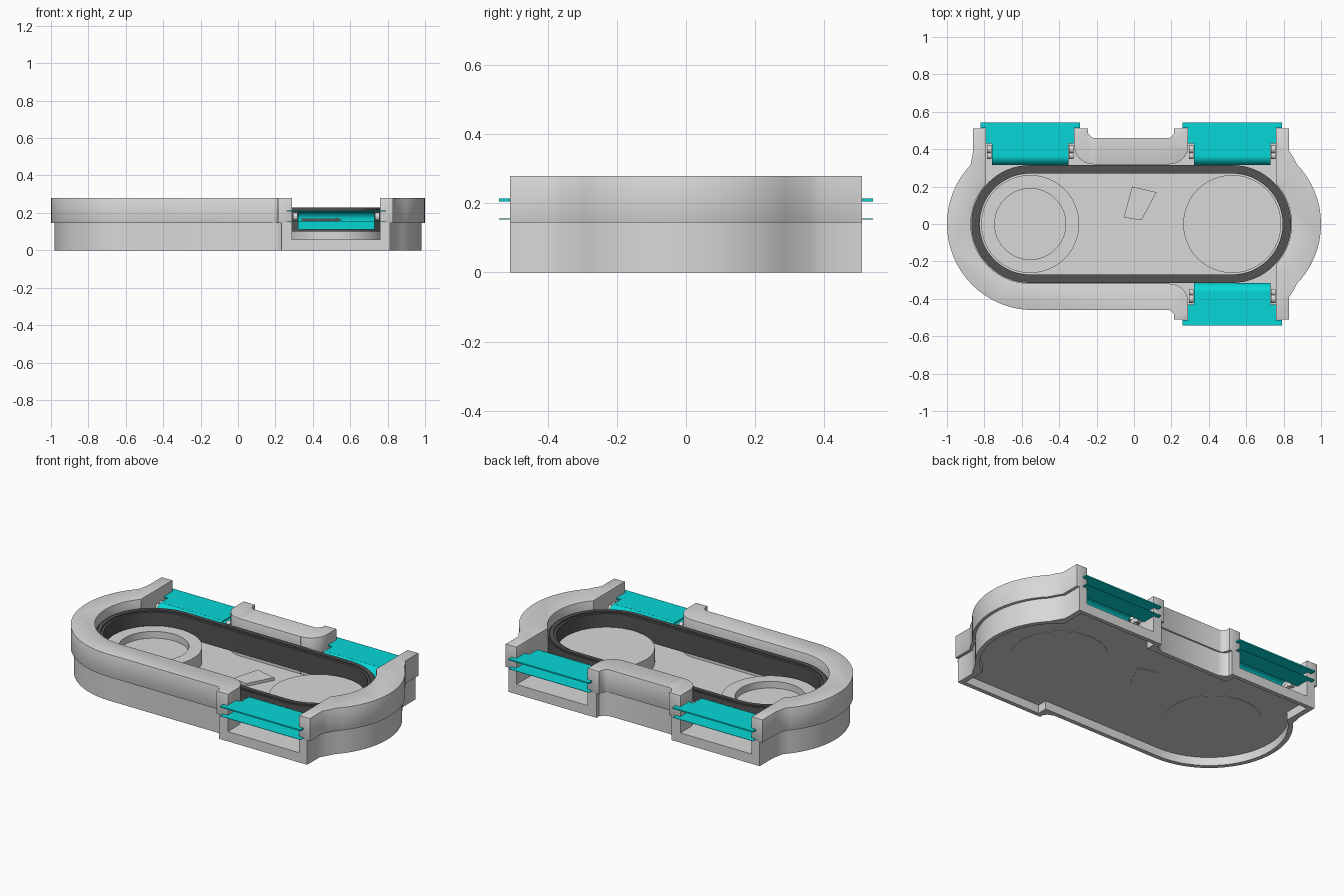
import bpy, bmesh
from math import sin, cos, pi, radians

if "Cube" in bpy.data.objects:
    bpy.data.objects.remove(bpy.data.objects["Cube"])


def material(name, rgb):
    m = bpy.data.materials.new(name)
    m.use_nodes = True
    m.diffuse_color = (*rgb, 1)
    m.node_tree.nodes["Principled BSDF"].inputs["Base Color"].default_value = (*rgb, 1)
    return m


GREY = material("light grey", (0.69, 0.69, 0.69))
DARK = material("dark rubber", (0.085, 0.085, 0.085))
CYAN = material("cyan", (0.002, 0.68, 0.68))


def prism(name, pts, lo, hi, mat=GREY, along_x=False):
    """Extrude an outline upwards, or a (y, z) section along x."""
    bm = bmesh.new()
    place = (lambda a, b: (lo, a, b)) if along_x else (lambda a, b: (a, b, lo))
    face = bm.faces.new([bm.verts.new(place(a, b)) for a, b in pts])
    new = bmesh.ops.extrude_face_region(bm, geom=[face])["geom"]
    move = (hi - lo, 0, 0) if along_x else (0, 0, hi - lo)
    bmesh.ops.translate(bm, vec=move, verts=[v for v in new if isinstance(v, bmesh.types.BMVert)])
    bmesh.ops.recalc_face_normals(bm, faces=bm.faces)
    mesh = bpy.data.meshes.new(name)
    bm.to_mesh(mesh)
    bm.free()
    mesh.materials.append(mat)
    ob = bpy.data.objects.new(name, mesh)
    bpy.context.collection.objects.link(ob)
    return ob


def activate(ob):
    bpy.ops.object.select_all(action="DESELECT")
    ob.select_set(True)
    bpy.context.view_layer.objects.active = ob


def combine(ob, other, operation="DIFFERENCE"):
    activate(ob)
    mod = ob.modifiers.new("cut", "BOOLEAN")
    mod.operation, mod.solver, mod.object = operation, "EXACT", other
    bpy.ops.object.modifier_apply(modifier=mod.name)
    bpy.data.objects.remove(other)


def finish(ob, bevel=0):
    activate(ob)
    if bevel:
        mod = ob.modifiers.new("soft edges", "BEVEL")
        mod.width, mod.segments, mod.limit_method = bevel, 2, "ANGLE"
        mod.angle_limit = radians(50)
        bpy.ops.object.modifier_apply(modifier=mod.name)
    bpy.ops.object.shade_smooth_by_angle(angle=radians(35))


def arc(cx, cy, r, a, b, n):
    return [(cx + r * cos(a + (b - a) * i / n), cy + r * sin(a + (b - a) * i / n))
            for i in range(n + 1)]


def stadium(r, left=-0.555, right=0.525):
    return arc(right, 0, r, -pi / 2, pi / 2, 32) + arc(left, 0, r, pi / 2, 1.5 * pi, 32)


def disc(x, r):
    return arc(x, 0, r, 0, 2 * pi, 48)[:-1]


def rect(x0, x1, y0, y1):
    return [(x0, y0), (x1, y0), (x1, y1), (x0, y1)]


# Three ports: two at the back, one at the front
PORTS = {"back_left": (1, 1), "front_left": (1, -1), "back_right": (-1, 1)}


def at_port(pts, side):
    sx, sy = side
    return [(sx * x - (0.03 if sx < 0 else 0), sy * y) for x, y in pts]


def port_block(i, flare):
    return [(0.16 + i, 0.28), (0.16 + i, 0.45), (0.2 + i, 0.465), (0.215 + i, 0.485),
            (0.215 + i, 0.51), (0.83 - i, 0.51), (0.83 - i, 0.39), (0.835 + flare / 2 - i, 0.36),
            (0.845 + flare - i, 0.31), (0.845 + flare - i, 0.26)]


port_gap = [(0.76, 0.6), (0.29, 0.6)] + arc(0.19, 0.42, 0.1, 0, -pi / 2, 10) + \
    [(0.19, 0.2), (0.76, 0.2)]


def shell(name, inset, lo, hi):
    ob = prism(name, stadium(0.46 - inset / 2, -0.54 + inset / 2, 0.54 - inset / 2), lo, hi)
    for side in PORTS.values():
        flare = 0.03 if side[0] > 0 else 0
        combine(ob, prism("block", at_port(port_block(inset, flare), side), lo, hi), "UNION")
    return ob


# Upper rim, open in the middle and at the ports
rim = shell("upper_rim", 0, 0.145, 0.28)
combine(rim, prism("cut", stadium(0.318), 0, 1))
for side in PORTS.values():
    combine(rim, prism("cut", at_port(port_gap, side), 0, 1))
finish(rim, 0.01)

# Lower tray with a recessed underside
FLOOR = 0.058
tray = shell("lower_tray", 0.018, 0, 0.145)
combine(tray, prism("cut", stadium(0.425, -0.53, 0.53), -0.1, 0.05))
combine(tray, prism("cut", stadium(0.318), FLOOR, 1))
for side in PORTS.values():
    combine(tray, prism("cut", at_port(rect(0.265, 0.78, 0.2, 0.485), side), -0.1, 0.05))
    combine(tray, prism("cut", at_port(port_gap, side), FLOOR, 1))
finish(tray)

# Solid disc, hollow disc and a small pointer block on the floor
DISC_TOP = 0.145
finish(prism("solid_disc", disc(0.525, 0.262), 0.048, DISC_TOP))
hollow = prism("hollow_disc", disc(-0.555, 0.262), 0.048, DISC_TOP)
combine(hollow, prism("cut", disc(-0.555, 0.19), 0.105, 1))
finish(hollow)
prism("pointer_block", [(0.04, 0.02), (0.12, 0.17), (-0.01, 0.2), (-0.055, 0.035)], 0.048, 0.075)

# Belt loop with a thin raised lip
for name, r0, r1, lo, hi in (("belt", 0.315, 0.27, 0.1, 0.222),
                             ("belt_lip", 0.308, 0.284, 0.215, 0.23)):
    ring = prism(name, stadium(r0), lo, hi, DARK)
    combine(ring, prism("cut", stadium(r1), 0, 1))
    finish(ring)

# Port flaps: curved apron, two lips, arrow plate and hinge pins
lip = [(0.32, 0.36), (0.73, 0.36), (0.73, 0.43), (0.76, 0.43), (0.76, 0.512), (0.79, 0.512),
       (0.79, 0.542), (0.26, 0.542), (0.26, 0.512), (0.29, 0.512), (0.29, 0.43), (0.32, 0.43)]
low_lip = lip[3:11]
apron = [(0.37, 0.205), (0.37, 0.214)] + arc(0.365, 0.164, 0.05, pi / 2, pi, 8) + \
    [(0.315, 0.11), (0.324, 0.11)] + arc(0.365, 0.164, 0.041, pi, pi / 2, 8)
arrow = [(0.34, 0.155), (0.52, 0.155), (0.52, 0.15), (0.56, 0.163), (0.52, 0.176),
         (0.52, 0.171), (0.34, 0.171)]
for name, side in PORTS.items():
    sx, sy = side
    (x0, _), (x1, _) = at_port([(0.32, 0), (0.73, 0)], side)
    finish(prism(name + "_apron", [(sy * y, z) for y, z in apron], x0, x1, CYAN, True))
    prism(name + "_upper_lip", at_port(lip, side), 0.206, 0.214, CYAN)
    prism(name + "_lower_lip", at_port(low_lip, side), 0.154, 0.156, CYAN)
    # Arrow plate lies on the outer side of the apron
    plate = prism(name + "_arrow", arrow, 0, 0.003, DARK)
    for v in plate.data.vertices:
        x, z, d = v.co
        (px, py), = at_port([(x, 0.3255 + d)], side)
        v.co = (px, py, z)
    bm = bmesh.new()
    bm.from_mesh(plate.data)
    bmesh.ops.recalc_face_normals(bm, faces=bm.faces)
    bm.to_mesh(plate.data)
    bm.free()
    for tag, x in (("inner", 0.305), ("outer", 0.745)):
        for y, r in ((0.365, 0.018), (0.4, 0.022)):
            (px, py), = at_port([(x, y)], side)
            pin = arc(py, 0.18, r, 0, 2 * pi, 16)[:-1]
            finish(prism(f"{name}_{tag}_pin", pin, px - 0.012, px + 0.012, GREY, True))
